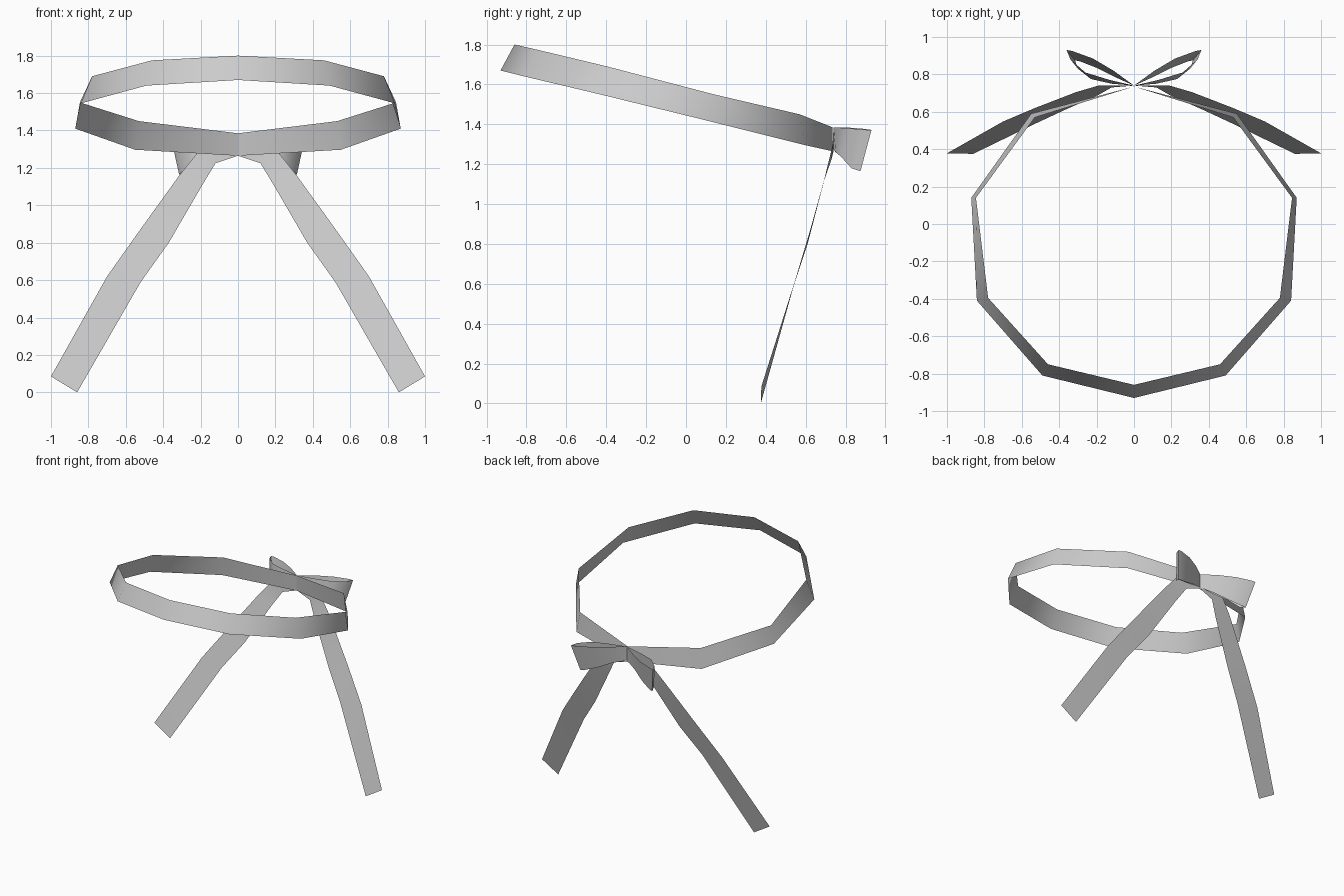
import bpy, math

grey = bpy.data.materials.new("ribbon grey")
grey.diffuse_color = (0.6, 0.6, 0.6, 1)


def ribbon(name, upper, lower):
    """Thin strip of quads between an upper and a lower edge."""
    n = len(upper)
    mesh = bpy.data.meshes.new(name)
    mesh.from_pydata(upper + lower, [], [(i, n + i, n + i + 1, i + 1) for i in range(n - 1)])
    mesh.materials.append(grey)
    obj = bpy.data.objects.new(name, mesh)
    bpy.context.collection.objects.link(obj)
    bpy.context.view_layer.objects.active = obj
    obj.select_set(True)
    bpy.ops.object.shade_smooth_by_angle(angle=math.radians(60))
    obj.select_set(False)
    return obj


def flip(points):
    return [(-x, y, z) for x, y, z in points]


# Tilted head band, right half from front to knot, mirrored to the left
top = [(0, -.86, 1.80), (.46, -.75, 1.775), (.78, -.395, 1.69),
       (.845, .14, 1.55), (.53, .57, 1.45), (0, .735, 1.385)]
bottom = [(0, -.93, 1.67), (.49, -.81, 1.64), (.84, -.41, 1.545),
          (.87, .14, 1.41), (.55, .59, 1.297), (0, .735, 1.265)]
ribbon("head_band", flip(top)[:0:-1] + top, flip(bottom)[:0:-1] + bottom)

# Hanging tail: outer and inner edge
tail_out = [(0, .74, 1.38), (.19, .74, 1.315), (.31, .705, 1.165), (.53, .62, .86),
            (.70, .548, .62), (1.0, .378, .085)]
tail_in = [(0, .74, 1.265), (.12, .73, 1.225), (.19, .69, 1.11), (.37, .61, .80),
           (.52, .54, .59), (.86, .375, .0)]

# Bow loop: out along the front, round the tip, back to the knot
bow_top = [(0, .74, 1.385), (.13, .77, 1.383), (.26, .81, 1.38), (.34, .88, 1.375),
           (.36, .93, 1.37), (.33, .925, 1.373), (.22, .885, 1.378), (.11, .82, 1.383),
           (0, .74, 1.385)]
bow_low = [(0, .74, 1.275), (.12, .75, 1.26), (.23, .775, 1.24), (.30, .83, 1.18),
           (.315, .875, 1.165), (.29, .87, 1.17), (.20, .835, 1.20), (.10, .785, 1.245),
           (0, .74, 1.275)]

for side, f in (("right", list), ("left", flip)):
    ribbon(side + "_tail", f(tail_out), f(tail_in))
    ribbon(side + "_bow_loop", f(bow_top), f(bow_low))
